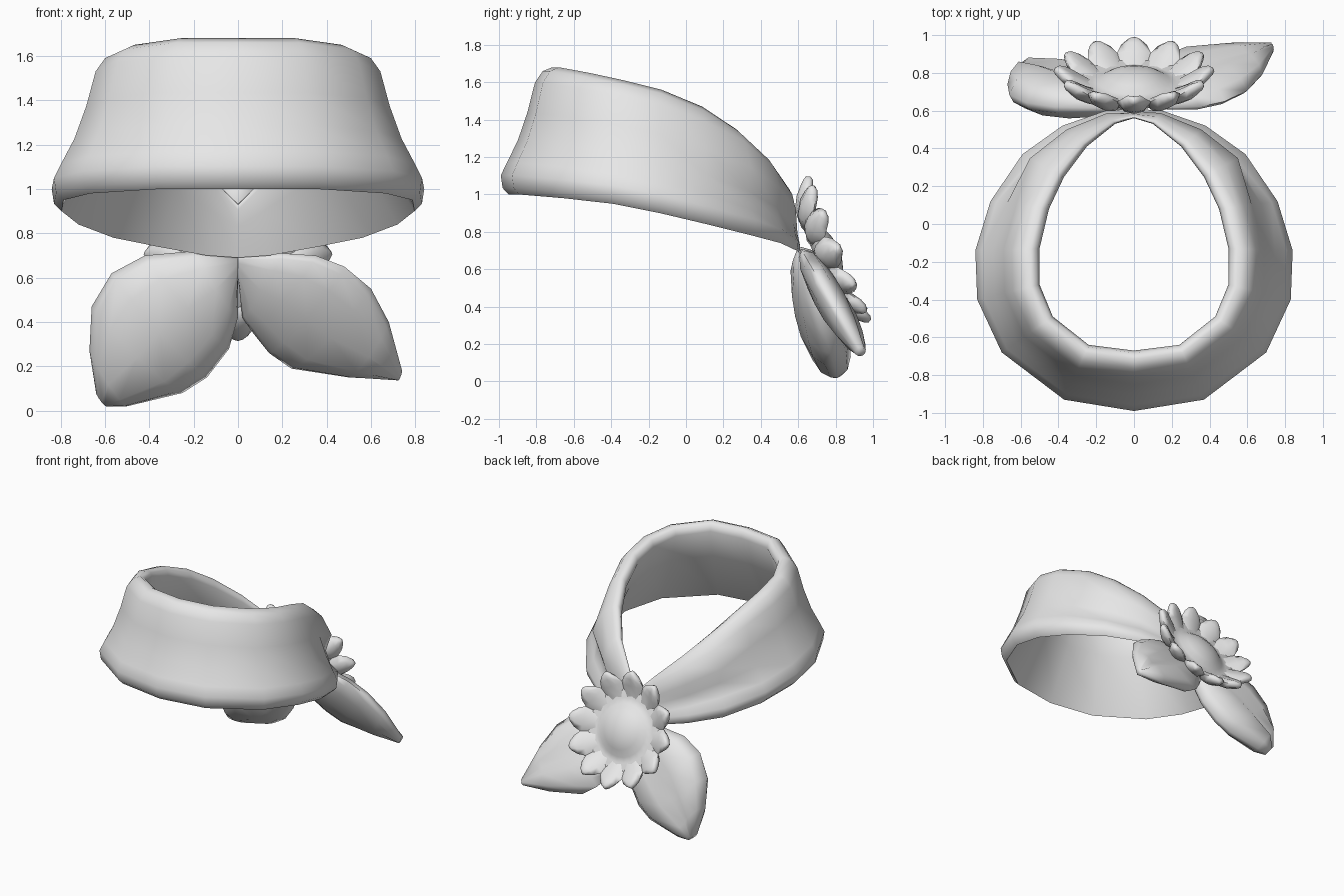
import bpy, bmesh, math
from mathutils import Vector

cube = bpy.data.objects.get("Cube")
if cube:
    bpy.data.objects.remove(cube, do_unlink=True)

grey = bpy.data.materials.new("soft_grey")
grey.use_nodes = True
grey.diffuse_color = (0.8, 0.8, 0.8, 1)
grey.node_tree.nodes["Principled BSDF"].inputs["Base Color"].default_value = (0.8, 0.8, 0.8, 1)


def loft(bm, rings, closed=False):
    """Skin a row of equal rings, either joined end to end or capped."""
    rows = [[bm.verts.new(p) for p in ring] for ring in rings]
    n = len(rows[0])
    pairs = list(zip(rows, rows[1:]))
    if closed:
        pairs.append((rows[-1], rows[0]))
    for a, b in pairs:
        for i in range(n):
            j = (i + 1) % n
            bm.faces.new((a[i], a[j], b[j], b[i]))
    if not closed:
        bm.faces.new(rows[0])
        bm.faces.new(rows[-1])


def finish(bm, name):
    bmesh.ops.remove_doubles(bm, verts=bm.verts, dist=0.0005)
    bmesh.ops.recalc_face_normals(bm, faces=bm.faces)
    mesh = bpy.data.meshes.new(name)
    bm.to_mesh(mesh)
    bm.free()
    obj = bpy.data.objects.new(name, mesh)
    bpy.context.collection.objects.link(obj)
    mesh.materials.append(grey)
    bpy.ops.object.select_all(action='DESELECT')
    obj.select_set(True)
    bpy.context.view_layer.objects.active = obj
    bpy.ops.object.shade_smooth_by_angle(angle=math.radians(85))


# Scarf band: hem x, y, z and collar x, y, z from the front round to the knot
stations = [
    (0, -.99, 1.0, 0, -.67, 1.68), (.37, -.93, 1.0, .24, -.64, 1.68),
    (.70, -.68, .98, .43, -.49, 1.65), (.83, -.40, .95, .5, -.32, 1.61),
    (.84, -.14, .90, .5, -.13, 1.56), (.76, .12, .84, .45, .08, 1.47),
    (.59, .37, .78, .37, .25, 1.35), (.38, .52, .74, .25, .41, 1.2),
    (.15, .60, .70, .1, .53, 1.04), (0, .61, .69, 0, .56, .93),
]
# Section: position from collar to hem, then height from hem to collar
section = [(0, .9), (.04, .97), (.14, 1), (.3, .97), (.43, .88), (.56, .64), (.72, .42),
           (.9, .25), (1, .15), (.97, .05), (.87, 0), (.81, .05), (.22, .58)]
# Gathered folds near the knot
folds = {4: .12, 5: .26, 6: -.06, 7: -.12}


def band_ring(index, side):
    ox, oy, oz, cx, cy, cz = stations[index]
    ring = []
    for k, (f, u) in enumerate(section):
        if index in (6, 7, 8):
            f += folds.get(k, 0)
        ring.append((side * (cx + (ox - cx) * f), cy + (oy - cy) * f, oz + (cz - oz) * u))
    return ring


bm = bmesh.new()
last = len(stations) - 1
rings = [band_ring(i, 1) for i in range(last + 1)]
rings += [band_ring(i, -1) for i in range(last - 1, 0, -1)]
loft(bm, rings, closed=True)
finish(bm, "scarf_band")

# Leaves: puffy blades with a pressed midrib on the back
leaf_section = [(0, 0), (.05, -.35), (.2, -.75), (.5, -1), (.8, -.75), (.95, -.35), (1, 0),
                (.9, .6), (.65, .95), (.5, .7), (.35, .95), (.1, .6)]
fullness = [.25, .65, .9, 1, 1, .8, .35]


def leaf(name, upper, lower, slope, thick):
    normal = Vector((0, 1, slope)).normalized()
    rings = []
    for (ux, uz), (lx, lz), full in zip(upper, lower, fullness):
        ring = []
        for s, off in leaf_section:
            x, z = ux + (lx - ux) * s, uz + (lz - uz) * s
            p = Vector((x, .62 + slope * (.7 - z), z))
            ring.append(p + normal * off * thick * full)
        rings.append(ring)
    bm = bmesh.new()
    loft(bm, rings)
    finish(bm, name)


leaf("left_leaf",
     [(0, .69), (.2, .71), (.35, .70), (.48, .65), (.6, .55), (.68, .4), (.74, .18)],
     [(0, .6), (.02, .42), (.06, .36), (.14, .26), (.24, .19), (.5, .15), (.72, .14)],
     .58, .085)
leaf("right_leaf",
     [(0, .69), (-.2, .72), (-.42, .70), (-.57, .62), (-.66, .47), (-.67, .27), (-.64, .08)],
     [(0, .6), (0, .42), (-.04, .28), (-.14, .15), (-.25, .08), (-.5, .02), (-.59, .02)],
     .28, .13)

# Flower frame: facing backward and a little upward
base = Vector((0, .63, .63))
axis = Vector((0, .92, .39)).normalized()
across = Vector((1, 0, 0))
rise = axis.cross(across)


def flower_point(radius, angle, height, sideways=0):
    out = across * math.cos(angle) + rise * math.sin(angle)
    side = rise * math.cos(angle) - across * math.sin(angle)
    return base + out * radius + side * sideways + axis * height


# Flower heart: shallow cup with a soft dome in the middle
bm = bmesh.new()
cup = [(0, .07), (.2, .07), (.29, .1), (.31, .135), (.28, .14), (.23, .13),
       (.19, .14), (.14, .17), (.07, .195), (0, .2)]
steps = 24
loft(bm, [[flower_point(r, math.tau * i / steps, h) for r, h in cup]
          for i in range(steps)], closed=True)
finish(bm, "flower_heart")

# Petals: radius, height, half width, half thickness
petal = [(.2, .09, .055, .025), (.27, .11, .085, .035), (.33, .145, .092, .035),
         (.375, .18, .068, .03), (.405, .2, .035, .022), (.42, .205, .01, .01)]
outline = [(-1, .3), (-.5, .9), (0, .8), (.5, .9), (1, .3), (.6, -.8), (0, -1.1), (-.6, -.8)]
bm = bmesh.new()
count = 12
for i in range(count):
    a = math.tau * i / count
    loft(bm, [[flower_point(r - t * v * .5, a, h + t * v, w * s) for s, v in outline]
              for r, h, w, t in petal])
finish(bm, "flower_petals")
